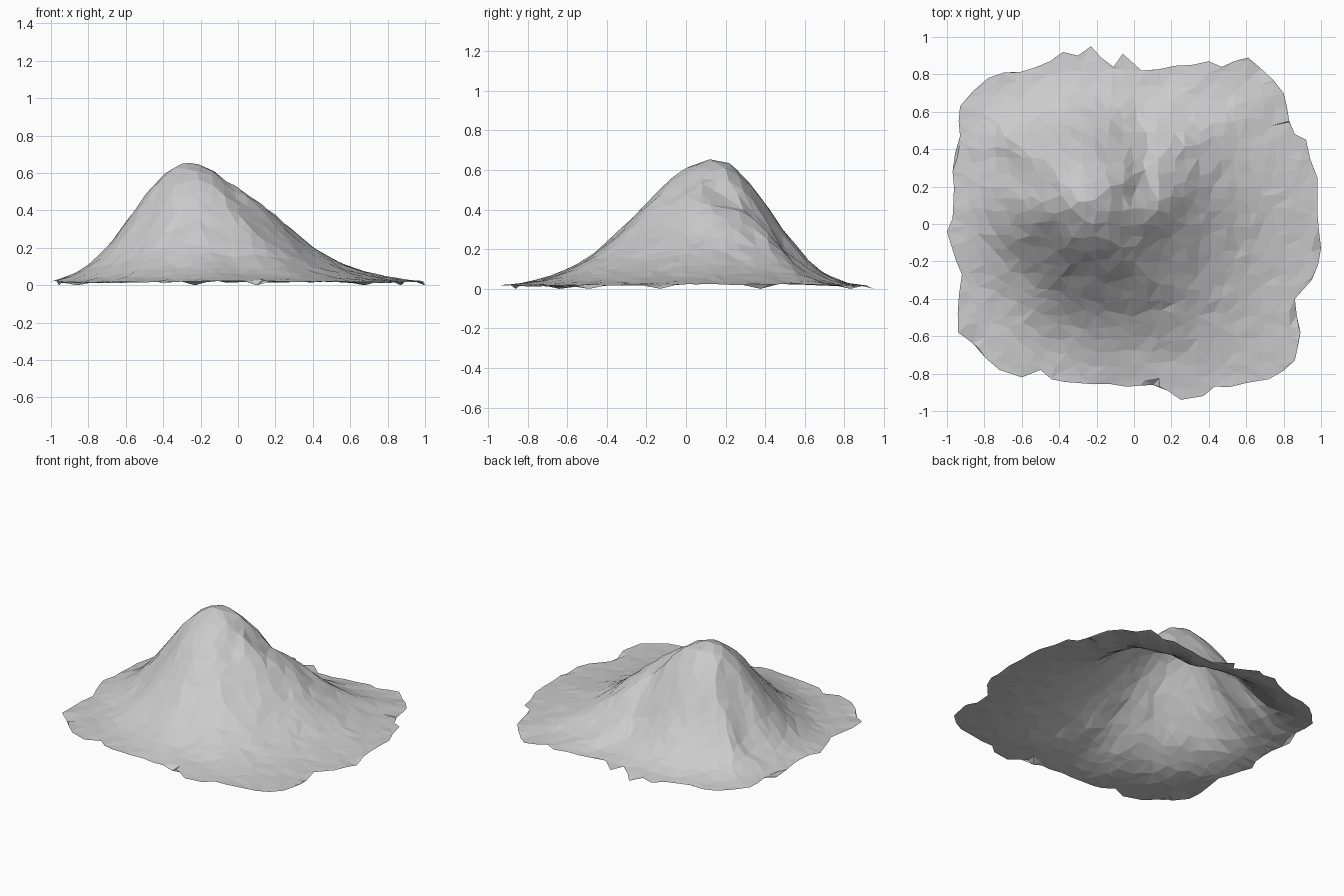
import bpy
import bmesh
import math
import random
from mathutils import Vector
from mathutils.geometry import delaunay_2d_cdt

random.seed(4)

default_cube = bpy.data.objects.get("Cube")
if default_cube:
    bpy.data.objects.remove(default_cube, do_unlink=True)

PEAK = Vector((-0.26, 0.12))
PEAK_HEIGHT = 0.67
BASE_HEIGHT = 0.013
FOOT_FLATTENING = 0.03
SPACING = 0.068

# Ragged rim of the ground sheet, counter-clockwise
RIM = [(1, -.13), (.98, .25), (.92, .45), (.86, .48), (.8, .7), (.61, .89),
       (.47, .84), (.4, .87), (.04, .82), (-.06, .91), (-.11, .84), (-.23, .95),
       (-.3, .9), (-.38, .92), (-.52, .84), (-.78, .78), (-.93, .63), (-.93, .47),
       (-.97, .28), (-.97, .03), (-1, -.04), (-.92, -.27), (-.94, -.58),
       (-.72, -.78), (-.6, -.82), (-.5, -.78), (-.44, -.83), (-.3, -.85),
       (-.04, -.87), (.1, -.86), (.25, -.94), (.37, -.92), (.43, -.87),
       (.6, -.85), (.72, -.83), (.86, -.73), (.89, -.58), (.86, -.4), (.95, -.3)]

# Compass angle, half-height distance from the summit, and sharpness of the foot
SLOPES = [(0, .49, 1.7), (28, .51, 1.9), (45, .43, 2), (62, .36, 2.2),
          (90, .36, 2.25), (120, .365, 2.25), (142, .375, 2.1), (168, .345, 2.1),
          (192, .355, 2.1), (225, .345, 2), (255, .39, 2), (285, .44, 1.85),
          (310, .49, 1.8), (335, .48, 1.75), (360, .49, 1.7)]

# Gullies (positive depth) and ridges (negative): start, end, width, depth
FOLDS = [((.03, .19), (.05, .48), .08, .055),
         ((.08, .06), (.28, .2), .1, -.03),
         ((-.03, -.02), (.1, -.2), .05, .01),
         ((-.52, .25), (-.7, .33), .07, .035)]


def slope_at(angle):
    """Smoothly blend spread and sharpness between neighbouring compass angles."""
    for low, high in zip(SLOPES, SLOPES[1:]):
        if low[0] <= angle <= high[0]:
            t = (angle - low[0]) / (high[0] - low[0])
            t = t * t * (3 - 2 * t)
            return [a + (b - a) * t for a, b in zip(low[1:], high[1:])]


def fold_depth(point, start, end, width, depth):
    """Soft trench or ridge that follows a straight segment."""
    start, end = Vector(start), Vector(end)
    along = end - start
    t = max(0, min(1, (point - start).dot(along) / along.length_squared))
    distance = (point - start - along * t).length
    return depth * math.exp(-(distance / width) ** 2)


def height_at(point):
    """Bell-shaped slope with directional spread, folds and light roughness."""
    offset = point - PEAK
    angle = math.degrees(math.atan2(offset.y, offset.x)) % 360
    spread, sharpness = slope_at(angle)
    slope = PEAK_HEIGHT * 0.5 ** ((offset.length / spread) ** sharpness)
    slope *= slope / (slope + FOOT_FLATTENING)
    carved = sum(fold_depth(point, *fold) for fold in FOLDS)
    roughness = random.uniform(-1, 1) * (0.003 + 0.004 * min(1, slope * 4))
    if offset.length < SPACING:
        roughness = 0
    return max(0, BASE_HEIGHT + slope - carved + roughness)


def ragged_rim():
    """Rim corners with jittered points added along the long edges."""
    points = []
    for a, b in zip(RIM, RIM[1:] + RIM[:1]):
        a, b = Vector(a), Vector(b)
        steps = max(1, round((b - a).length / 0.09))
        outward = Vector((b.y - a.y, a.x - b.x)).normalized()
        points.append(a)
        for i in range(1, steps):
            points.append(a.lerp(b, i / steps) + outward * random.uniform(-.012, .012))
    return points


def scattered_points():
    """Jittered lattice that gives irregular facets."""
    points = [PEAK.copy(), PEAK + Vector((-0.04, 0)), PEAK + Vector((0.05, 0.01))]
    count = int(1 / SPACING)
    for i in range(-count, count + 1):
        for j in range(-count, count + 1):
            jitter = Vector((random.uniform(-1, 1), random.uniform(-1, 1)))
            point = Vector((i, j)) * SPACING + jitter * SPACING * 0.3
            if (point - PEAK).length > SPACING:
                points.append(point)
    return points


# Triangulate the sheet inside the rim
rim = ragged_rim()
rim_edges = [(i, (i + 1) % len(rim)) for i in range(len(rim))]
flat_points, _, triangles, *_ = delaunay_2d_cdt(
    rim + scattered_points(), rim_edges, [], 1, 0.0001)

# Raise the sheet into a mountain
bm = bmesh.new()
verts = [bm.verts.new((p.x, p.y, height_at(p))) for p in flat_points]
for triangle in triangles:
    bm.faces.new([verts[i] for i in triangle])
loose = [v for v in bm.verts if not v.link_faces]
bmesh.ops.delete(bm, geom=loose, context='VERTS')

# Dip a few rim points down to the ground
for vert in [v for v in bm.verts if v.is_boundary][::12]:
    vert.co.z = 0

bm.normal_update()
for face in bm.faces:
    if face.normal.z < 0:
        face.normal_flip()

mesh = bpy.data.meshes.new("mountain")
bm.to_mesh(mesh)
bm.free()
mountain = bpy.data.objects.new("mountain", mesh)
bpy.context.collection.objects.link(mountain)

# Plain grey rock
rock = bpy.data.materials.new("grey rock")
rock.use_nodes = True
grey = (0.6, 0.6, 0.6, 1)
rock.diffuse_color = grey
rock.node_tree.nodes["Principled BSDF"].inputs["Base Color"].default_value = grey
mesh.materials.append(rock)
